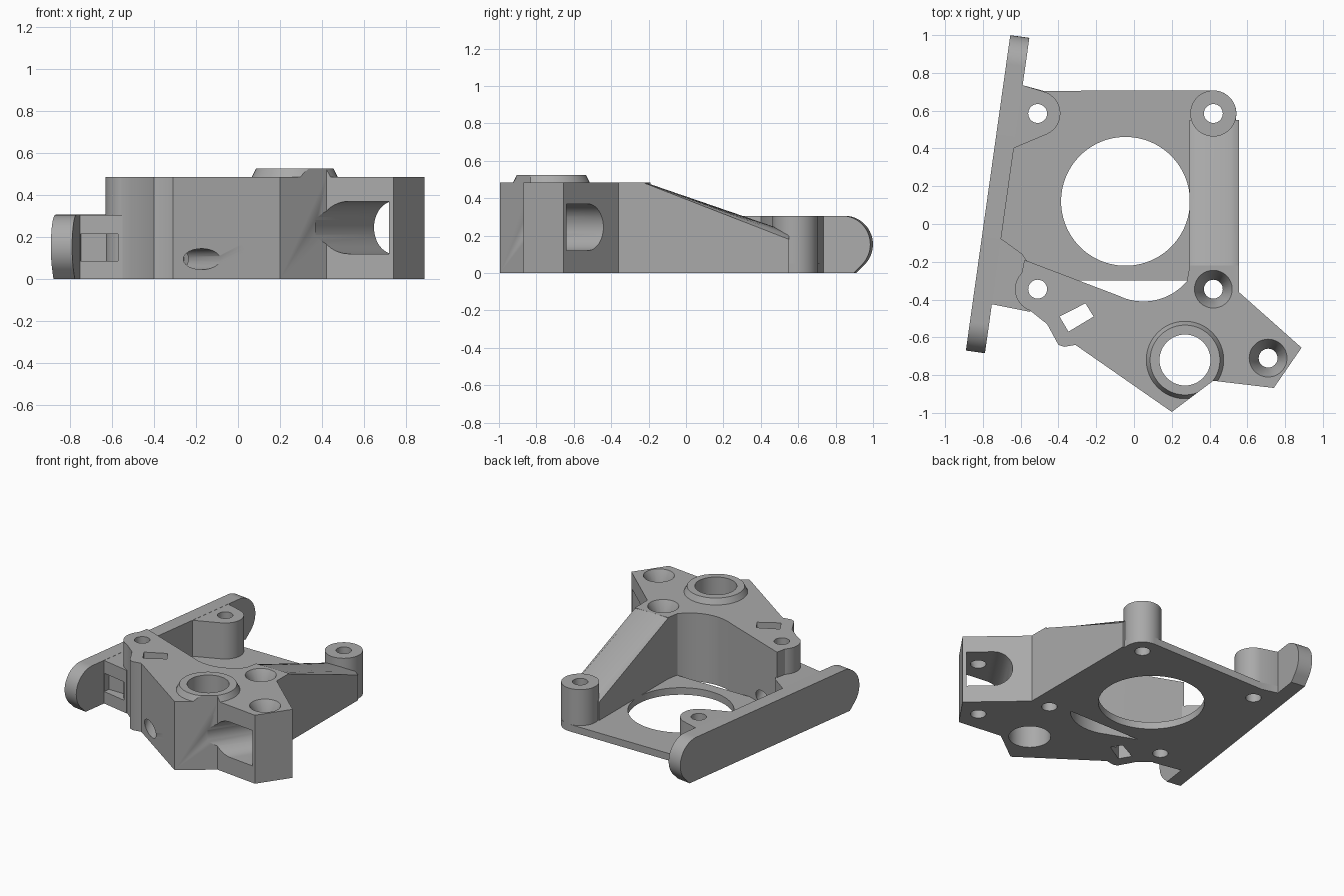
import bpy, bmesh, math
from mathutils import Matrix, Vector

if "Cube" in bpy.data.objects:
    bpy.data.objects.remove(bpy.data.objects["Cube"])

grey = bpy.data.materials.new("plain grey")
grey.diffuse_color = (0.4, 0.4, 0.4, 1)
grey.use_nodes = True
grey.node_tree.nodes["Principled BSDF"].inputs["Base Color"].default_value = grey.diffuse_color


def finish(name, bm):
    bmesh.ops.recalc_face_normals(bm, faces=bm.faces)
    me = bpy.data.meshes.new(name)
    bm.to_mesh(me)
    bm.free()
    me.materials.append(grey)
    ob = bpy.data.objects.new(name, me)
    bpy.context.collection.objects.link(ob)
    return ob


def arc(cx, cy, r, a0, a1, n=24):
    return [(cx + r * math.cos(math.radians(a0 + (a1 - a0) * i / n)),
             cy + r * math.sin(math.radians(a0 + (a1 - a0) * i / n))) for i in range(n + 1)]


def prism(name, pts, h0, h1, frame=Matrix()):
    bm = bmesh.new()
    f = bm.faces.new([bm.verts.new((x, y, h0)) for x, y in pts])
    ext = bmesh.ops.extrude_face_region(bm, geom=[f])["geom"]
    for v in ext:
        if isinstance(v, bmesh.types.BMVert):
            v.co.z = h1
    bm.transform(frame)
    return finish(name, bm)


def upright(origin, ux, uy):
    """Frame whose profile plane is vertical: u along (ux, uy), v up, extrusion sideways."""
    u = Vector((ux, uy, 0)).normalized()
    w = u.cross(Vector((0, 0, 1)))
    m = Matrix((u, (0, 0, 1), w)).transposed().to_4x4()
    m.translation = origin
    return m


def cone(name, x, y, z0, z1, r0, r1, n=48):
    bm = bmesh.new()
    bmesh.ops.create_cone(bm, cap_ends=True, segments=n, radius1=r0, radius2=r1, depth=z1 - z0,
                          matrix=Matrix.Translation((x, y, (z0 + z1) / 2)))
    return finish(name, bm)


H, LOW = 0.485, 0.305

# thin motor plate
base_plate = prism("base_plate", [(-0.59, 0.735), (-0.48, 0.705)] + arc(0.42, 0.585, 0.122, 90, 0)
                   + [(0.5, -0.3), (-0.5, -0.3), (-0.75, -0.4), (-0.76, -0.05)], 0, 0.05)

# tall block with hollow inner wall
main_block = prism("main_block", [(0.2, -0.995), (0.42, -0.83), (0.74, -0.868), (0.887, -0.655),
                                  (0.555, -0.36), (0.555, -0.22), (0.295, -0.22)]
                   + arc(0.05, -0.11, 0.3, -40, -116) + [(-0.58, -0.19)]
                   + arc(-0.51, -0.345, 0.12, 135, 250)
                   + [(-0.46, -0.53), (-0.40, -0.64), (-0.37, -0.65), (-0.31, -0.64)], 0, H)

# sloping arm with slightly crowned top
bm = bmesh.new()
rings = []
for y, z, crown in ((-0.22, H - 0.005, 0.005), (0.55, 0.18, 0.04)):
    pts = [(0.295, 0)]
    for i in range(13):
        t = i / 6 - 1
        pts.append((0.425 + 0.13 * t, z + crown * math.sqrt(max(0, 1 - t * t))))
    pts.append((0.555, 0))
    rings.append([bm.verts.new((x, y, zz)) for x, zz in pts])
n = len(rings[0])
for i in range(n):
    j = (i + 1) % n
    bm.faces.new((rings[0][i], rings[0][j], rings[1][j], rings[1][i]))
bm.faces.new(rings[0])
bm.faces.new(rings[1])
sloping_arm = finish("sloping_arm", bm)

# rear screw posts
rear_post = cone("rear_post", 0.42, 0.585, 0, LOW, 0.122, 0.122)
corner_boss = prism("corner_boss", [(-0.64, 0.4), (-0.69, 0.4), (-0.64, 0.735), (-0.59, 0.735)]
                    + arc(-0.51, 0.585, 0.12, 72, -65), 0, LOW)

# bracket joining the block to the hinge bar
front_bracket = prism("front_bracket", [(-0.75, -0.08), (-0.70, -0.08), (-0.59, -0.16), (-0.5, -0.3),
                                        (-0.55, -0.465), (-0.75, -0.425), (-0.80, -0.42)], 0, LOW)

# tilted hinge bar with rounded ends
L, R = 1.686, 0.153
frame = upright((-0.89, -0.67, 0), 0.235, 1.67)
end = arc(L - R, R, R, 90, -45) + [(L - R + R * math.tan(math.radians(22.5)), 0)]
hinge_bar = prism("hinge_bar", end + [(L - u, v) for u, v in reversed(end)], 0, 0.102, frame)

# raised bearing collar, trimmed flush with the block
collar = cone("bearing_collar", 0.27, -0.72, H - 0.1, 0.525, 0.255, 0.185)
parts = [base_plate, main_block, sloping_arm, rear_post, corner_boss, front_bracket, hinge_bar, collar]

# cutters: every part gets the cutters listed with it
vert = [cone("cut_screw", x, y, -0.1, 0.7, 0.05, 0.05, 32)
        for x, y in ((-0.51, 0.585), (-0.51, -0.345), (0.42, 0.585), (0.42, -0.345), (0.71, -0.71))]
sinks = [cone("cut_sink", x, y, H - 0.11, H + 0.02, 0.045, 0.11)
         for x, y in ((0.42, -0.345), (0.71, -0.71))]
motor = cone("cut_motor", -0.045, 0.12, -0.1, 0.2, 0.341, 0.341, 96)
bore = cone("cut_bore", 0.27, -0.72, -0.1, 0.7, 0.135, 0.135)
nut = prism("cut_nut", [(-0.394, -0.49), (-0.257, -0.42), (-0.214, -0.49), (-0.347, -0.57)], -0.1, 0.7)
channel = prism("cut_channel", [(0, 0.12)] + arc(0.17, 0.245, 0.125, -90, 90) + [(0, 0.37)],
                -0.2, 0.6, upright((0.72, -0.863, 0), -0.83, 0.555))
window = prism("cut_window", [(0.225, 0.37)] + arc(0.125, 0.245, 0.125, 90, 270) + [(0.225, 0.12)],
               -0.2, 0.1, upright((0.0, -0.856, 0), 0.821, -0.572))
tension = [prism("cut_tension", arc(0, z, 0.05, 0, 345, 23), -0.62, 0.3,
                 upright((-0.17, -0.74, 0), -0.887, -0.46)) for z in (0.095, 0.395)]
# the frame above may point either way, so aim the tension holes inward
for c in tension:
    d = Vector((-0.887, -0.46, 0)).cross(Vector((0, 0, 1)))
    if d.y > 0:
        c.data.transform(Matrix.Translation(d.normalized() * 0.32))
pivots = [prism("cut_pivot", arc(u, R, 0.047, 0, 345, 23), -0.1, 0.2, frame) for u in (R, L - R)]
notch = prism("cut_notch", [(-0.75, -0.5), (-0.57, -0.5), (-0.57, -0.38), (-0.75, -0.38)], 0.085, 0.215)
trim = prism("cut_trim", [(0.2, -0.995), (0.42, -0.83), (0.74, -0.865), (0.74, -1.2), (0.2, -1.2)], 0.3, 0.7)

plan = {base_plate: vert[:4] + [motor], main_block: vert + sinks + [bore, nut, channel, window] + tension,
        sloping_arm: [motor, vert[2]], rear_post: [vert[2]], corner_boss: [vert[0]],
        front_bracket: [notch, vert[1]] + tension, hinge_bar: pivots, collar: [bore, trim]}
for ob, cutters in plan.items():
    bpy.context.view_layer.objects.active = ob
    for c in cutters:
        m = ob.modifiers.new("cut", "BOOLEAN")
        m.operation, m.solver, m.object = "DIFFERENCE", "EXACT", c
        bpy.ops.object.modifier_apply(modifier=m.name)
for c in {c for cs in plan.values() for c in cs}:
    bpy.data.objects.remove(c)

bpy.ops.object.select_all(action="DESELECT")
for ob in parts:
    ob.select_set(True)
bpy.ops.object.shade_smooth_by_angle(angle=math.radians(30))
